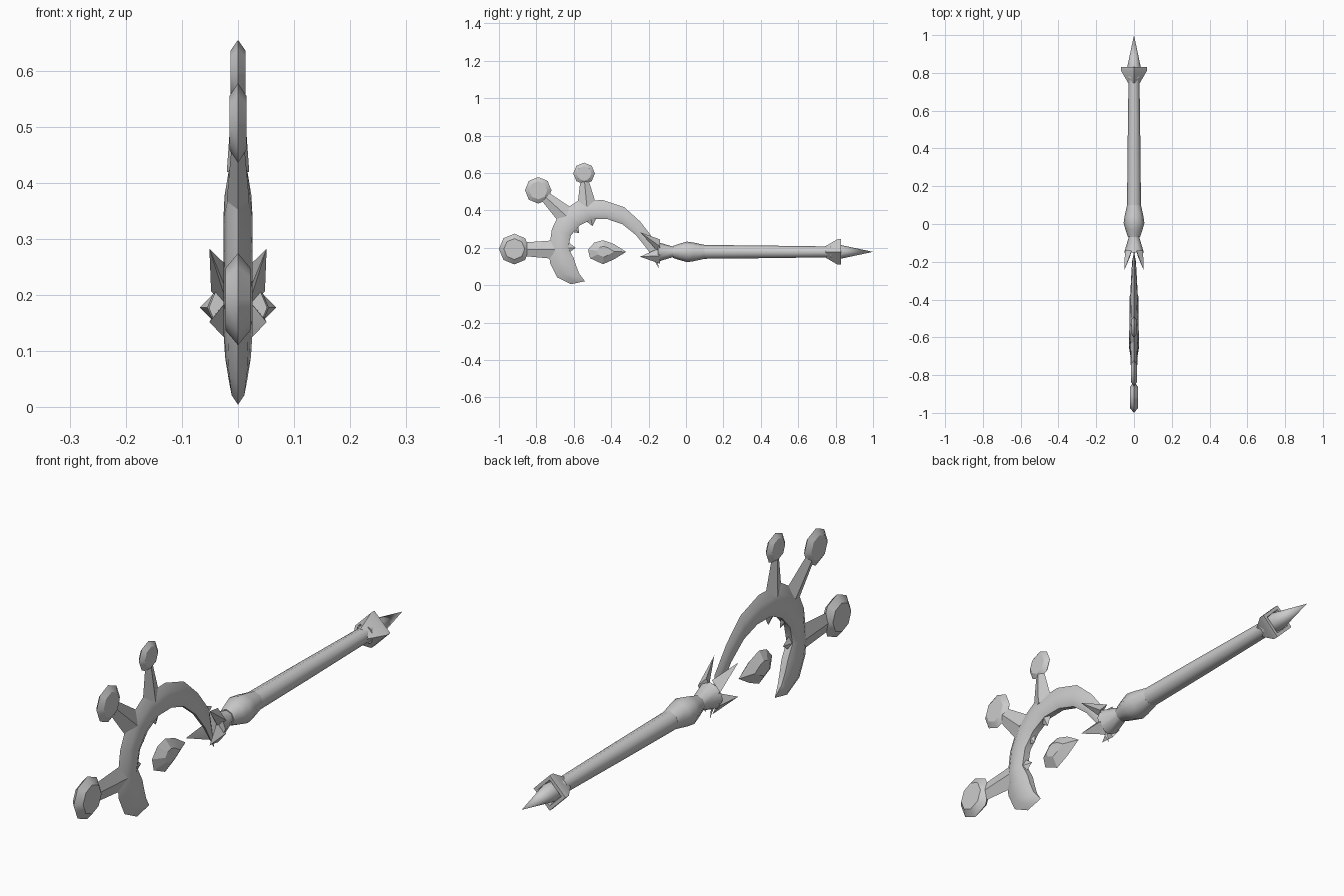
import bpy, bmesh
from math import cos, sin, pi, radians
from mathutils import Vector

cube = bpy.data.objects.get("Cube")
if cube:
    bpy.data.objects.remove(cube, do_unlink=True)

AXIS_Z = 0.178
grey = bpy.data.materials.new("plain_grey")
grey.use_nodes = True
COLOUR = (0.6, 0.6, 0.6, 1)
grey.diffuse_color = COLOUR
grey.node_tree.nodes["Principled BSDF"].inputs["Base Color"].default_value = COLOUR


def finish(name, rings, angle=35):
    """Skin a list of equally long point rings, cap both ends, merge collapsed points."""
    bm = bmesh.new()
    loops = [[bm.verts.new(p) for p in ring] for ring in rings]
    n = len(loops[0])
    for a, b in zip(loops, loops[1:]):
        for i in range(n):
            j = (i + 1) % n
            bm.faces.new((a[i], a[j], b[j], b[i]))
    bm.faces.new(loops[0])
    bm.faces.new(loops[-1])
    bmesh.ops.remove_doubles(bm, verts=bm.verts, dist=0.0005)
    bmesh.ops.recalc_face_normals(bm, faces=bm.faces)
    mesh = bpy.data.meshes.new(name)
    bm.to_mesh(mesh)
    bm.free()
    mesh.materials.append(grey)
    obj = bpy.data.objects.new(name, mesh)
    bpy.context.collection.objects.link(obj)
    bpy.ops.object.select_all(action='DESELECT')
    obj.select_set(True)
    bpy.context.view_layer.objects.active = obj
    bpy.ops.object.shade_smooth_by_angle(angle=radians(angle))
    return obj


def turned(name, profile, sides=8, angle=50):
    """Lathe (y, radius) pairs around the staff axis."""
    turn = [2 * pi * i / sides for i in range(sides)]
    return finish(name, [[(r * cos(t), y, AXIS_Z + r * sin(t)) for t in turn]
                         for y, r in profile], angle)


def plate(name, outline, half, inset, angle=35):
    """Sharp-rimmed slab: outline at x = 0, shrunken flat faces on either side."""
    pts = [Vector((0, y, z)) for y, z in outline]
    mid = sum(pts, Vector()) / len(pts)
    side = [mid + (p - mid) * inset for p in pts]
    off = Vector((half, 0, 0))
    return finish(name, [[p - off for p in side], pts, [p + off for p in side]], angle)


def taper(name, start, end, wide, thick):
    """Diamond-section bar in the x = 0 plane from start to end."""
    a, b = Vector((0, *start)), Vector((0, *end))
    d = (b - a).normalized()
    across = Vector((0, -d.z, d.y))
    out = Vector((1, 0, 0))
    rings = [[p + across * w, p + out * t, p - across * w, p - out * t]
             for p, w, t in zip((a, b), wide, thick)]
    return finish(name, rings)


# Handle
turned("shaft", [(0.09, 0.037), (0.4, 0.034), (0.77, 0.029)])
turned("grip_bulb", [(-0.07, 0.032), (-0.03, 0.045), (0.005, 0.055),
                     (0.04, 0.05), (0.1, 0.037)])
turned("socket", [(-0.15, 0.052), (-0.07, 0.028), (-0.06, 0.028)])
turned("end_collar", [(0.745, 0.03), (0.81, 0.068), (0.83, 0.068), (0.83, 0.05), (0.78, 0.035)],
       sides=4, angle=30)
turned("end_spike", [(0.77, 0.038), (0.83, 0.036), (1.0, 0)])

# Crescent head: outer edge, inner edge, half thickness
stations = [
    ((-.145, .09), (-.145, .09), 0),
    ((-.175, .25), (-.205, .19), .01),
    ((-.245, .34), (-.267, .267), .014),
    ((-.33, .417), (-.34, .326), .018),
    ((-.444, .455), (-.42, .353), .021),
    ((-.578, .45), (-.503, .353), .024),
    ((-.674, .39), (-.567, .32), .026),
    ((-.717, .30), (-.615, .267), .026),
    ((-.733, .19), (-.63, .20), .026),
    ((-.727, .118), (-.6, .144), .026),
    ((-.69, .043), (-.588, .105), .023),
    ((-.615, .005), (-.57, .06), .016),
    ((-.54, .021), (-.54, .021), 0)]
section = [(0, 0), (.3, .7), (.75, 1), (1, .5), (1, -.5), (.75, -1), (.3, -.7)]
rings = []
for outer, inner, half in stations:
    o, i = Vector((0, *outer)), Vector((0, *inner))
    rings.append([o.lerp(i, t) + Vector((w * half, 0, 0)) for t, w in section])
finish("crescent", rings)

# Three spokes with knobs outside the crescent and teeth inside it
branches = [
    ("front", (-.70, .19), (-.87, .192), (.05, .036), (-.918, .193), .082, .022,
     (-.64, .20), (-.59, .20)),
    ("middle", (-.64, .37), (-.76, .48), (.052, .027), (-.79, .507), .071, .015,
     (-.605, .315), (-.572, .278)),
    ("upper", (-.53, .42), (-.543, .56), (.052, .022), (-.545, .597), .058, .013,
     (-.51, .36), (-.50, .316))]
for label, a, b, wide, centre, r, half, root, tip in branches:
    taper(label + "_spoke", a, b, wide, (.02, .01))
    octagon = [(centre[0] + r * cos(k * pi / 4), centre[1] + r * sin(k * pi / 4))
               for k in range(8)]
    plate(label + "_knob", octagon, half, 0.68)
    taper(label + "_tooth", root, tip, (.038, 0), (.014, 0))

# Floating gem
plate("gem", [(-.524, .19), (-.49, .228), (-.444, .24), (-.385, .22), (-.32, .178),
              (-.385, .138), (-.444, .112), (-.513, .144)], .024, 0.45, 15)

# Four leaf points flaring out of the socket
for side, word in ((1, "left"), (-1, "right")):
    for label, tip_z, low, high in (("upper", .283, .17, .245), ("lower", .152, .115, .2)):
        base = [(side * .012, -.14, high), (side * .048, -.14, (low + high) / 2),
                (side * .015, -.14, low), (side * .02, -.17, (low + high) / 2)]
        finish(f"{word}_{label}_leaf", [base, [(side * .051, -.245, tip_z)] * 4], 20)
